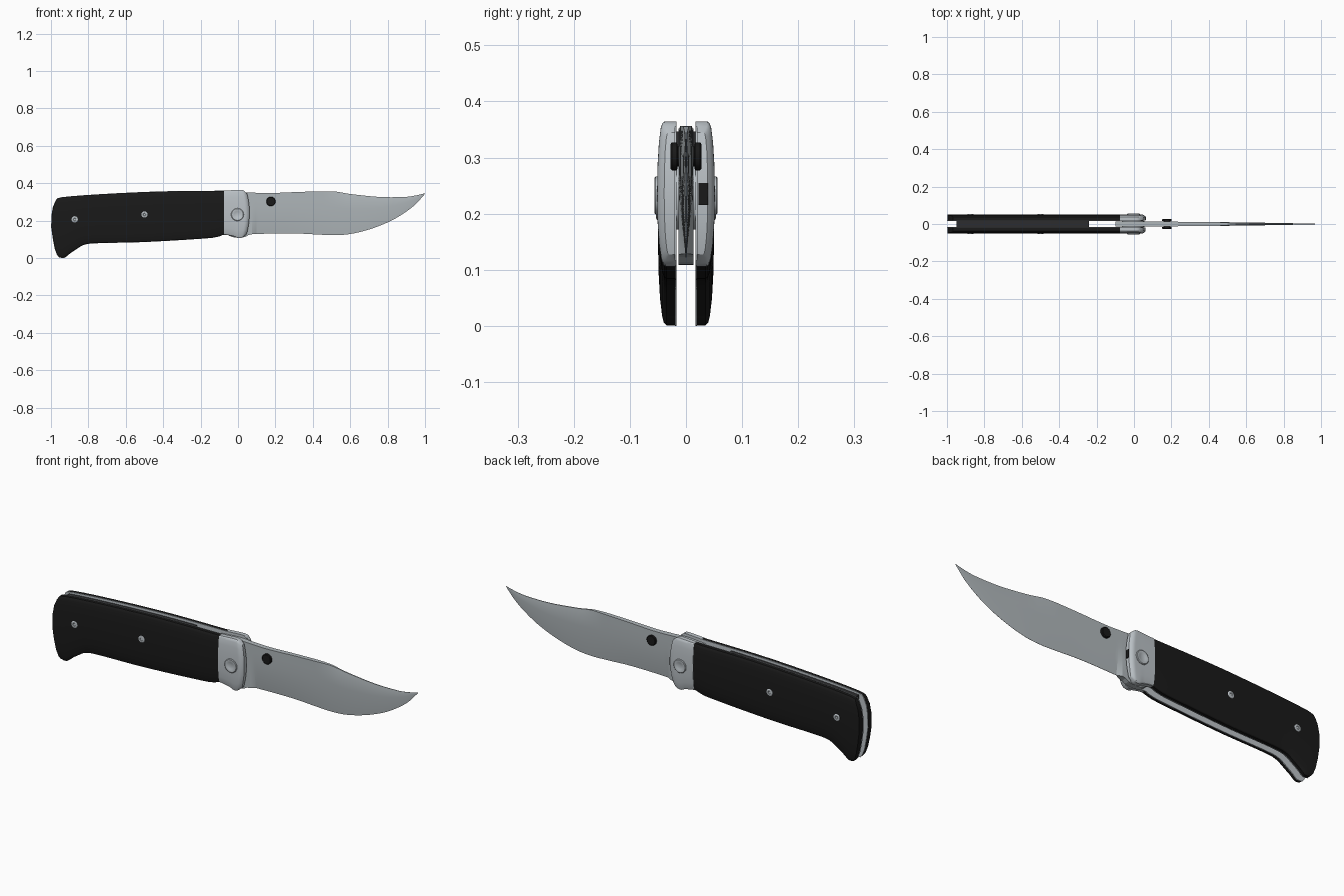
import bpy, bmesh, math
from mathutils import Vector

if "Cube" in bpy.data.objects:
    bpy.data.objects.remove(bpy.data.objects["Cube"])


def material(name, rgb):
    m = bpy.data.materials.new(name)
    m.diffuse_color = (*rgb, 1)
    m.use_nodes = True
    m.node_tree.nodes["Principled BSDF"].inputs["Base Color"].default_value = m.diffuse_color
    return m


BLACK = material("black_grip", (0.010, 0.010, 0.010))
STEEL = material("bolster_steel", (0.50, 0.54, 0.57))
BLADE = material("blade_steel", (0.43, 0.47, 0.49))
DARK = material("dark_spacer", (0.025, 0.025, 0.027))


def curve(table, x):
    """Smooth curve through (x, value) points."""
    n = len(table)
    if x <= table[0][0]:
        return table[0][1]
    if x >= table[-1][0]:
        return table[-1][1]

    def slope(i):
        a, b = table[max(i - 1, 0)], table[min(i + 1, n - 1)]
        return (b[1] - a[1]) / (b[0] - a[0])
    i = max(k for k in range(n - 1) if table[k][0] <= x)
    (x0, v0), (x1, v1) = table[i], table[i + 1]
    w = x1 - x0
    t = (x - x0) / w
    return ((2*t**3 - 3*t*t + 1) * v0 + (t**3 - 2*t*t + t) * w * slope(i)
            + (3*t*t - 2*t**3) * v1 + (t**3 - t*t) * w * slope(i + 1))


def finish(bm, name, mat, angle=30):
    bmesh.ops.remove_doubles(bm, verts=bm.verts, dist=1e-5)
    bmesh.ops.recalc_face_normals(bm, faces=bm.faces)
    me = bpy.data.meshes.new(name)
    bm.to_mesh(me)
    bm.free()
    me.materials.append(mat)
    ob = bpy.data.objects.new(name, me)
    bpy.context.collection.objects.link(ob)
    bpy.ops.object.select_all(action='DESELECT')
    ob.select_set(True)
    bpy.context.view_layer.objects.active = ob
    bpy.ops.object.shade_smooth_by_angle(angle=math.radians(angle))
    return ob


def loft(name, mat, rings, angle=30):
    """Skin closed rings; each ring runs up one side and down the other."""
    bm = bmesh.new()
    rows = [[bm.verts.new(p) for p in r] for r in rings]
    n = len(rows[0])
    for a, b in zip(rows, rows[1:]):
        for i in range(n):
            j = (i + 1) % n
            bm.faces.new((a[i], a[j], b[j], b[i]))
    for r in (rows[0], rows[-1]):
        for i in range(n // 2 - 1):
            bm.faces.new((r[i], r[i + 1], r[n - 2 - i], r[n - 1 - i]))
    return finish(bm, name, mat, angle)


def lathe(name, mat, x, z, s, profile, sides=32):
    """Round part on a y axis from (radius, y) points."""
    bm = bmesh.new()
    rows = []
    for r, y in profile:
        rows.append([bm.verts.new((x + r * math.cos(k * math.tau / sides), s * y,
                                   z + r * math.sin(k * math.tau / sides)))
                     for k in range(sides)])
    for a, b in zip(rows, rows[1:]):
        for i in range(sides):
            j = (i + 1) % sides
            bm.faces.new((a[i], a[j], b[j], b[i]))
    bm.faces.new(rows[0])
    bm.faces.new(rows[-1])
    return finish(bm, name, mat)


# Shared handle outline
TOP = [(-1, .318), (-.97, .325), (-.8, .338), (-.5, .353), (-.3, .358), (-.075, .36),
       (0, .364), (.04, .362), (.062, .345)]
BOT = [(-1, .003), (-.97, 0), (-.93, .018), (-.88, .045), (-.84, .067), (-.79, .077),
       (-.5, .085), (-.15, .106), (-.1, .115), (-.075, .124), (-.02, .115), (.01, .106),
       (.04, .11), (.062, .127)]
BUTT = [(0, .045), (.03, .025), (.14, .004), (.2, 0), (.28, .012), (.318, .032)]


def bend(x, z):
    """Curve the butt end and the front end of the handle."""
    u = min(1, (x + 1) / .925)
    f = min(1, max(0, (x + .02) / .08))
    return x + curve(BUTT, z) * (1 - u) ** 3 - .018 * f * ((z - .24) / .12) ** 2


DOME = [(0, .035), (.015, .0395), (.05, .0425), (.15, .0463), (.3, .049), (.5, .050),
        (.7, .049), (.85, .0468), (.95, .0437), (.985, .041), (1, .037)]


def panel(name, mat, s, x0, x1, steps, y_in, y_out, inset=0):
    rings = []
    for k in range(steps + 1):
        x = x0 + (x1 - x0) * k / steps
        lo, hi = curve(BOT, x) + inset, curve(TOP, x) - inset
        pts = []
        for t, d in DOME:
            z = lo + (hi - lo) * t
            pts.append((bend(x, z), z, y_out(d, x)))
        rings.append([Vector((px, s * y, z)) for px, z, y in pts]
                     + [Vector((px, s * y_in, z)) for px, z, y in reversed(pts)])
    return loft(name, mat, rings)


def bolster_y(d, x):
    d += .0015
    k = math.sqrt(1 - ((x - .038) / .03) ** 2) if x > .038 else 1
    return .02 + (d - .02) * k


for side, s in (("front", -1), ("back", 1)):
    # Liner, grip scale and bolster
    panel(side + "_liner", STEEL, s, -1, .05, 64, .0165, lambda d, x: .02)
    panel(side + "_grip", BLACK, s, -.998, -.075, 60, .02, lambda d, x: d, .001)
    panel(side + "_bolster", STEEL, s, -.075, .062, 24, .02, bolster_y)
    # Pivot screw, washer and grip screws
    lathe(side + "_pivot_screw", STEEL, -.003, .232, s,
          [(.034, .04), (.034, .054), (.031, .0565), (.02, .0565), (.016, .0545), (.001, .0545)])
    lathe(side + "_washer", STEEL, -.003, .232, s, [(.06, .013), (.06, .0168)])
    for i, (x, z) in enumerate(((-.873, .206), (-.5, .232))):
        lathe(f"{side}_grip_screw_{i + 1}", STEEL, x, z, s,
              [(.017, .04), (.017, .0515), (.014, .0535), (.008, .0535), (.006, .052), (.001, .052)], 24)
    # Thumb stud
    lathe(side + "_thumb_stud", BLACK, .176, .302, s,
          [(.018, 0), (.018, .015), (.025, .016), (.025, .025), (.022, .0275), (.001, .0275)], 24)

# Spacer along the back of the handle
rings = []
for k in range(41):
    x = -.95 + .71 * k / 40
    z = curve(TOP, x) - .012
    rings.append([Vector((x, y, z - d)) for y, d in
                  ((.0165, .06), (.0165, 0), (-.0165, 0), (-.0165, .06))])
loft("back_spacer", DARK, rings)

# Blade with tang, hollow lower bevel and clipped swedge
SPINE = [(-.1, .345), (0, .352), (.08, .349), (.17, .347), (.33, .353), (.45, .356), (.52, .355),
         (.6, .342), (.76, .326), (.89, .326), (.945, .333), (1, .346)]
EDGE = [(-.1, .16), (-.04, .115), (.03, .11), (.06, .124), (.09, .128), (.3, .131), (.45, .124),
        (.52, .122), (.6, .128), (.7, .152), (.8, .19), (.87, .228), (.945, .283), (1, .343)]
THICK = [(-.1, .0135), (.06, .0132), (.3, .0115), (.5, .0095), (.8, .005), (1, .0006)]
PLUNGE = [(.075, 1), (.1, .06)]
SWEDGE = [(.45, 1), (.56, .35)]
rings = []
xs = [-.1 + .0175 * k for k in range(10)] + [.075 + .005 * k for k in range(6)] \
    + [.1 + .9 * k / 60 for k in range(1, 61)]
for x in xs:
    lo, hi, th = curve(EDGE, x), curve(SPINE, x), curve(THICK, x)
    e, w = curve(PLUNGE, x), curve(SWEDGE, x)
    pts = []
    for t, f in ((0, e), (.12, e + (1 - e) * .3), (.35, e + (1 - e) * .72),
                 (.62, 1), (.84, 1), (1, w)):
        pts.append((th * f, lo + (hi - lo) * t))
    rings.append([Vector((x, y, z)) for y, z in pts]
                 + [Vector((x, -y, z)) for y, z in reversed(pts)])
loft("blade", BLADE, rings, 12)

# Small dark recess plate on the front end of the back bolster
bm = bmesh.new()
bmesh.ops.create_cube(bm, size=1)
for v in bm.verts:
    v.co = Vector((.0615 + v.co.x * .004, .031 + v.co.y * .017, .235 + v.co.z * .04))
finish(bm, "bolster_recess", BLACK)
